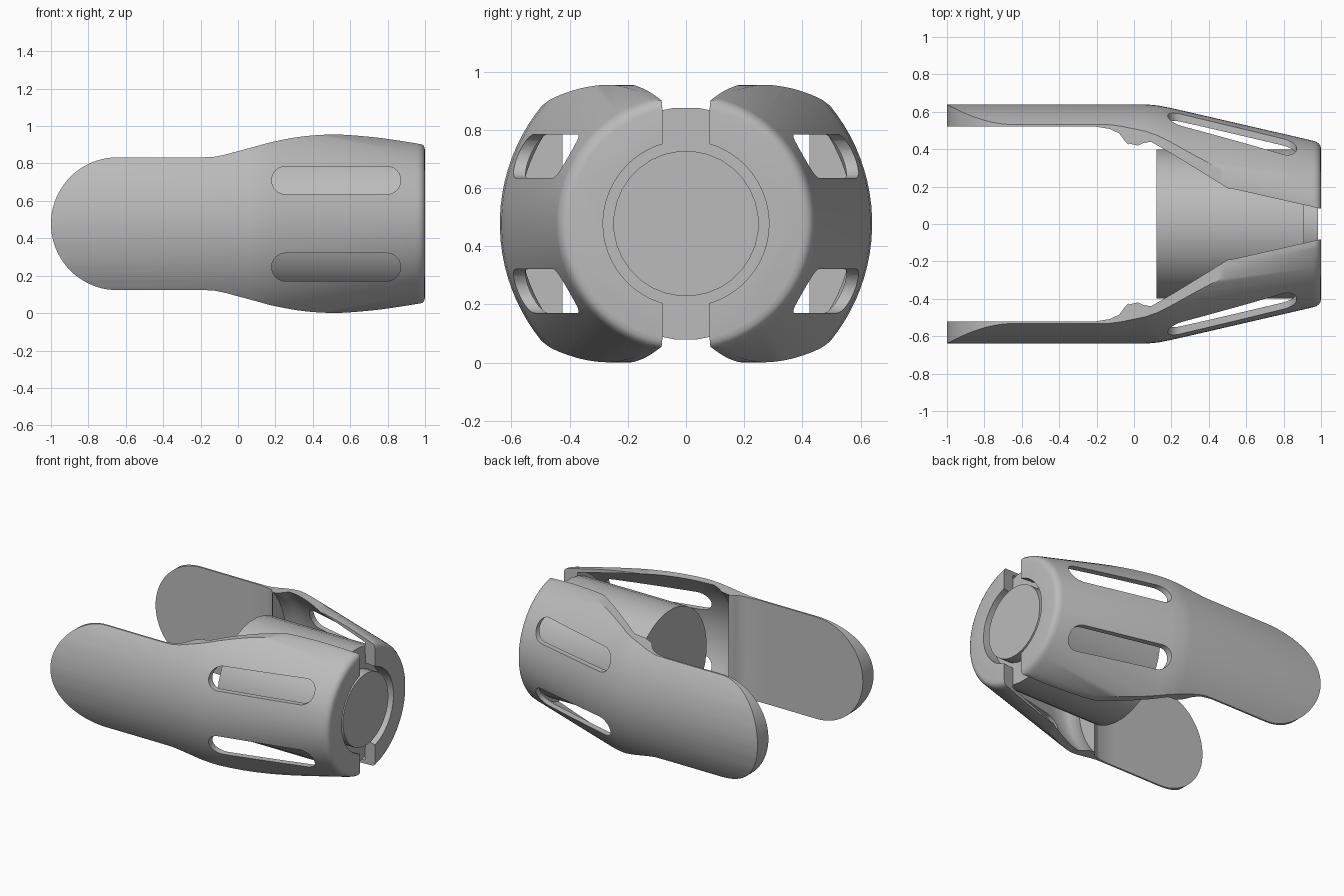
import bpy, bmesh, math
from mathutils import Vector

CZ = 0.478  # height of the long axis

cube = bpy.data.objects.get("Cube")
if cube:
    bpy.data.objects.remove(cube, do_unlink=True)

grey = bpy.data.materials.new("plain_grey")
grey.use_nodes = True
tone = (0.5, 0.5, 0.5, 1)
grey.diffuse_color = tone
grey.node_tree.nodes["Principled BSDF"].inputs["Base Color"].default_value = tone


def finish(name, bm):
    bmesh.ops.recalc_face_normals(bm, faces=bm.faces)
    mesh = bpy.data.meshes.new(name)
    bm.to_mesh(mesh)
    bm.free()
    mesh.materials.append(grey)
    ob = bpy.data.objects.new(name, mesh)
    bpy.context.collection.objects.link(ob)
    return ob


def lathe(name, profile, sides):
    """Solid turned around the long axis from (x, radius) pairs."""
    bm = bmesh.new()
    rings = []
    for x, r in profile:
        turns = [2 * math.pi * (i + 0.5) / sides for i in range(sides)]
        rings.append([bm.verts.new((x, r * math.cos(t), CZ + r * math.sin(t))) for t in turns])
    for a, b in zip(rings, rings[1:]):
        for i in range(sides):
            j = (i + 1) % sides
            bm.faces.new((a[i], a[j], b[j], b[i]))
    bm.faces.new(rings[0])
    bm.faces.new(rings[-1])
    return finish(name, bm)


def prism(name, points, direction):
    """Closed outline pushed along a direction."""
    bm = bmesh.new()
    face = bm.faces.new([bm.verts.new(p) for p in points])
    moved = bmesh.ops.extrude_face_region(bm, geom=[face])["geom"]
    verts = [g for g in moved if isinstance(g, bmesh.types.BMVert)]
    bmesh.ops.translate(bm, verts=verts, vec=Vector(direction))
    return finish(name, bm)


def smooth_path(points, steps=5):
    """Rounded path through the points."""
    pts = [Vector(p) for p in points]
    pts = [pts[0]] + pts + [pts[-1]]
    out = []
    for a, b, c, d in zip(pts, pts[1:], pts[2:], pts[3:]):
        for k in range(steps):
            t = k / steps
            out.append(0.5 * (2 * b + (c - a) * t + (2 * a - 5 * b + 4 * c - d) * t ** 2
                              + (3 * b - a - 3 * c + d) * t ** 3))
    return out + [pts[-1]]


def arc(cx, cz, r, start, end, n):
    return [(cx + r * math.cos(start + (end - start) * i / n),
             cz + r * math.sin(start + (end - start) * i / n)) for i in range(n + 1)]


def bake(ob):
    """Apply all modifiers of an object."""
    deps = bpy.context.evaluated_depsgraph_get()
    mesh = bpy.data.meshes.new_from_object(ob.evaluated_get(deps))
    ob.modifiers.clear()
    ob.data = mesh


def carve(ob, tool, operation="DIFFERENCE"):
    mod = ob.modifiers.new("carve", "BOOLEAN")
    mod.operation, mod.object, mod.solver = operation, tool, "EXACT"
    bake(ob)
    bpy.data.objects.remove(tool, do_unlink=True)


# Outer skin of the grip shells
shells = lathe("grip_shells", [(-1.05, .64), (.06, .64), (.13, .634), (.2, .62), (.955, .446),
                               (.975, .44), (.99, .429), (.997, .417), (1, .4)], 96)

# Side outline: rounded paddle flaring into the sleeve
upper = smooth_path([(-.645, .355), (-.2, .355), (-.1, .363), (0, .388), (.1, .415), (.2, .441),
                     (.35, .467), (.52, .477), (.7, .465), (.85, .446), (1.02, .418)])
tip = arc(-.645, 0, .355, math.pi, math.pi / 2, 20)[1:-1]
half = tip + [tuple(p) for p in upper]
outline = [(-1, 0)] + half + [(x, -z) for x, z in reversed(half)]
carve(shells, prism("outline", [(x, 0, CZ + z) for x, z in outline], (0, .9, 0)), "INTERSECT")

# Flat paddle face, ridge and the slit between the halves
inner = [(-1.2, .52), (-.2, .52), (-.13, .508), (-.08, .485), (-.05, .445), (-.03, .425), (.02, .415),
         (.06, .19), (.52, .19), (1.05, .07), (1.05, -.9), (-1.2, -.9)]
carve(shells, prism("inner_cut", [(x, y, -.5) for x, y in inner], (0, 0, 2)))

# Bore for the core, ending in a narrower opening
carve(shells, lathe("bore", [(-.03, .575), (.02, .575), (.05, .59), (.09, .603), (.2, .58), (.52, .51),
                             (.91, .423), (.911, .285), (1.1, .285)], 96))

# Two long rounded windows in each shell
for side in (-1, 1):
    z = CZ + side * .232
    ring = arc(.795, z, .075, -math.pi / 2, math.pi / 2, 12) + arc(.255, z, .075, math.pi / 2, 1.5 * math.pi, 12)
    carve(shells, prism("window", [(x, .05, zz) for x, zz in ring], (0, .9, 0)))

# Second shell facing the other way
shells.modifiers.new("mirror", "MIRROR").use_axis = (False, True, False)
bake(shells)

# Core cylinder with a narrower end boss
core = lathe("core_cylinder", [(.12, .4), (.909, .4), (.91, .25), (.985, .25)], 32)

for ob in (shells, core):
    bpy.ops.object.select_all(action="DESELECT")
    ob.select_set(True)
    bpy.context.view_layer.objects.active = ob
    bpy.ops.object.shade_smooth_by_angle(angle=math.radians(35))
